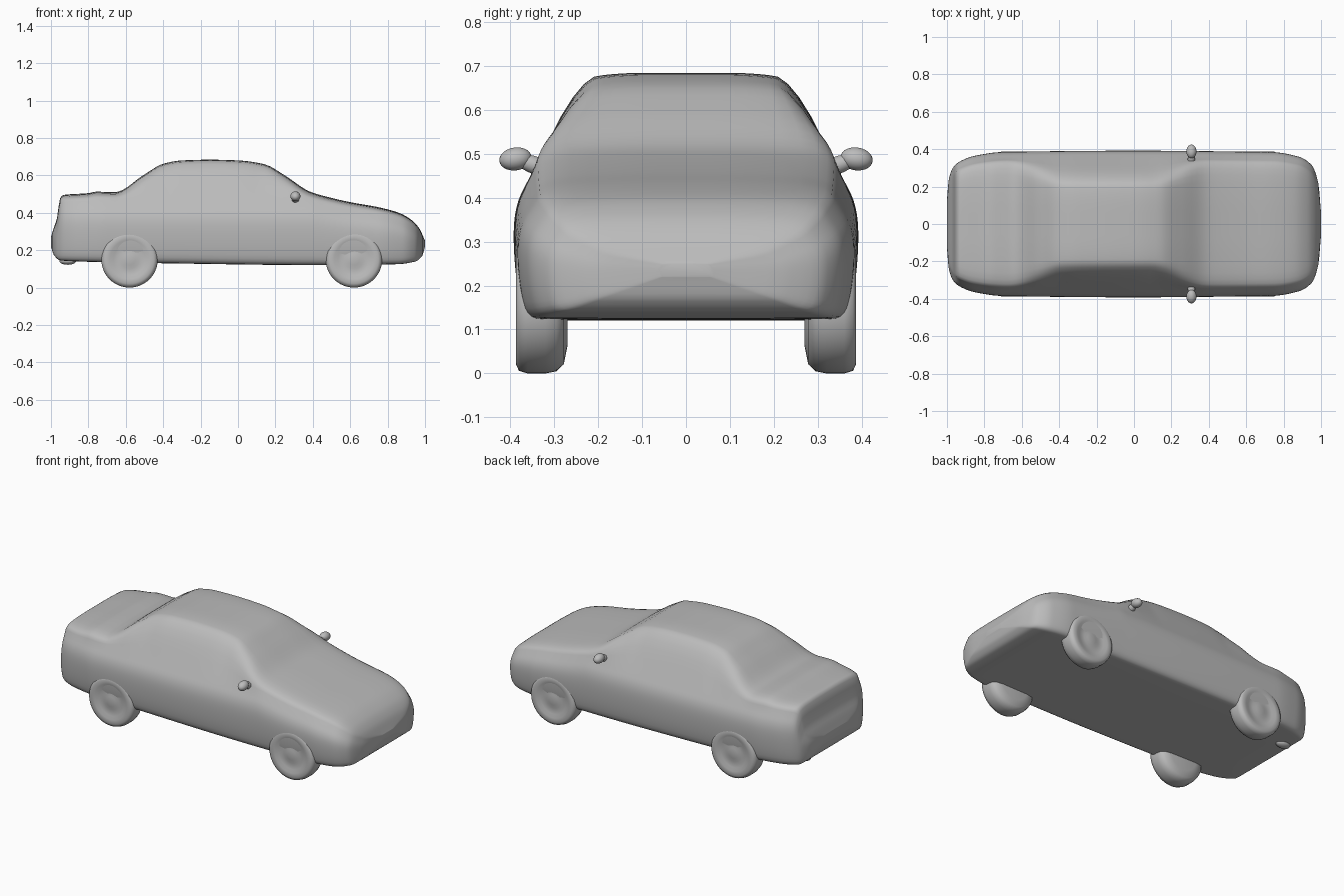
import bpy, bmesh, math
from mathutils import Matrix, Vector

cube = bpy.data.objects.get("Cube")
if cube:
    bpy.data.objects.remove(cube, do_unlink=True)

grey = bpy.data.materials.new("plain grey")
grey.use_nodes = True
colour = (0.5, 0.5, 0.5, 1)
grey.diffuse_color = colour
grey.node_tree.nodes["Principled BSDF"].inputs["Base Color"].default_value = colour


def add_object(name, bm, angle=60):
    bmesh.ops.recalc_face_normals(bm, faces=bm.faces)
    mesh = bpy.data.meshes.new(name)
    bm.to_mesh(mesh)
    bm.free()
    mesh.materials.append(grey)
    obj = bpy.data.objects.new(name, mesh)
    bpy.context.collection.objects.link(obj)
    bpy.ops.object.select_all(action='DESELECT')
    obj.select_set(True)
    bpy.context.view_layer.objects.active = obj
    bpy.ops.object.shade_smooth_by_angle(angle=math.radians(angle))
    return obj


def curve(points):
    """Smooth curve through points that never overshoots."""
    xs, ys = zip(*points)
    slopes = [(ys[i + 1] - ys[i]) / (xs[i + 1] - xs[i]) for i in range(len(xs) - 1)]
    tangents = [slopes[0]]
    for a, b in zip(slopes, slopes[1:]):
        tangents.append(2 * a * b / (a + b) if a * b > 0 else 0)
    tangents.append(slopes[-1])

    def value(x):
        x = min(max(x, xs[0]), xs[-1])
        i = max(k for k in range(len(slopes)) if xs[k] <= x)
        h = xs[i + 1] - xs[i]
        t = (x - xs[i]) / h
        return ((1 + 2 * t) * (1 - t) ** 2 * ys[i] + t * (1 - t) ** 2 * h * tangents[i]
                + t * t * (3 - 2 * t) * ys[i + 1] + t * t * (t - 1) * h * tangents[i + 1])
    return value


def chaikin(points):
    """Cut the corners of an open path, keeping its ends."""
    out = [points[0]]
    for a, b in zip(points, points[1:]):
        out += [a.lerp(b, 0.25), a.lerp(b, 0.75)]
    return out + [points[-1]]


# Body outlines along its length
top = curve([(-1, .27), (-.985, .32), (-.968, .37), (-.96, .43), (-.948, .485), (-.93, .496),
             (-.8, .505), (-.76, .513), (-.66, .51), (-.5, .605), (-.4, .662), (-.3, .68),
             (-.15, .684), (0, .68), (.14, .66), (.25, .6), (.38, .515), (.44, .495),
             (.6, .457), (.75, .43), (.86, .4), (.93, .36), (.97, .315), (1, .25)])
bottom = curve([(-1, .22), (-.985, .175), (-.95, .145), (-.8, .138), (-.4, .13), (.46, .12),
                (.85, .125), (.95, .14), (.985, .17), (1, .22)])
width = curve([(-1, .13), (-.99, .24), (-.965, .305), (-.93, .335), (-.85, .365), (-.7, .385),
               (0, .392), (.75, .383), (.88, .36), (.95, .315), (.985, .22), (1, .06)])
top_width = curve([(-1, .85), (-.68, .85), (-.52, .74), (-.38, .625), (.1, .61), (.38, .84), (1, .84)])


def section(x):
    w, low, high = width(x), bottom(x), top(x)
    tall = high - low
    belt = min(.445, high - .16 * tall)
    h = belt - low
    half = [(0, low), (.8 * w, low), (.94 * w, low + .01 * h), (.985 * w, low + .25 * h),
            (1.005 * w, low + .6 * h), (.985 * w, low + .82 * h), (.91 * w, belt),
            (top_width(x) * w, high - .025 * tall), (.4 * w, high), (0, high)]
    path = [Vector(p) for p in half]
    for _ in range(2):
        path = chaikin(path)
    return [(x, y, z) for y, z in path] + [(x, -y, z) for y, z in path[-2:0:-1]]


# Car body: one loft from tail to nose
bm = bmesh.new()
steps = 110
rings = []
for i in range(steps + 1):
    x = math.sin(math.pi * (i / steps - .5))
    rings.append([bm.verts.new(p) for p in section(x)])
for a, b in zip(rings, rings[1:]):
    for i in range(len(a)):
        j = (i + 1) % len(a)
        bm.faces.new((a[i], a[j], b[j], b[i]))
bm.faces.new(rings[0])
bm.faces.new(rings[-1])
add_object("car_body", bm)


def wheel(name, x, side):
    """Turned wheel with rounded shoulders and a shallow dish."""
    profile = [(0, .27), (.09, .27), (.13, .278), (.146, .295), (.151, .32), (.151, .36),
               (.145, .38), (.13, .387), (.105, .386), (.085, .378), (.05, .376), (.03, .381), (0, .382)]
    bm = bmesh.new()
    verts = [bm.verts.new((r, side * y, 0)) for r, y in profile]
    edges = [bm.edges.new(pair) for pair in zip(verts, verts[1:])]
    bmesh.ops.spin(bm, geom=verts + edges, cent=(0, 0, 0), axis=(0, 1, 0),
                   angle=math.tau, steps=48, use_duplicate=False)
    bmesh.ops.remove_doubles(bm, verts=bm.verts, dist=.0001)
    bmesh.ops.translate(bm, verts=bm.verts, vec=(x, 0, .151))
    add_object(name, bm)


def ellipsoid(bm, centre, size, tilt=0):
    matrix = (Matrix.Translation(centre) @ Matrix.Rotation(tilt, 4, 'X')
              @ Matrix.Diagonal((*size, 1)))
    bmesh.ops.create_uvsphere(bm, u_segments=24, v_segments=14, radius=1, matrix=matrix)


# Wheels and door mirrors on both sides
for side, word in ((-1, "right"), (1, "left")):
    wheel("front_wheel_" + word, .62, side)
    wheel("rear_wheel_" + word, -.58, side)
    bm = bmesh.new()
    ellipsoid(bm, (.307, side * .388, .488), (.027, .037, .026), side * -.15)
    ellipsoid(bm, (.307, side * .345, .474), (.02, .045, .02), side * .35)
    add_object("mirror_" + word, bm)

# Exhaust tip under the tail
bm = bmesh.new()
ellipsoid(bm, (-.91, .18, .142), (.045, .03, .02))
add_object("exhaust_tip", bm)
